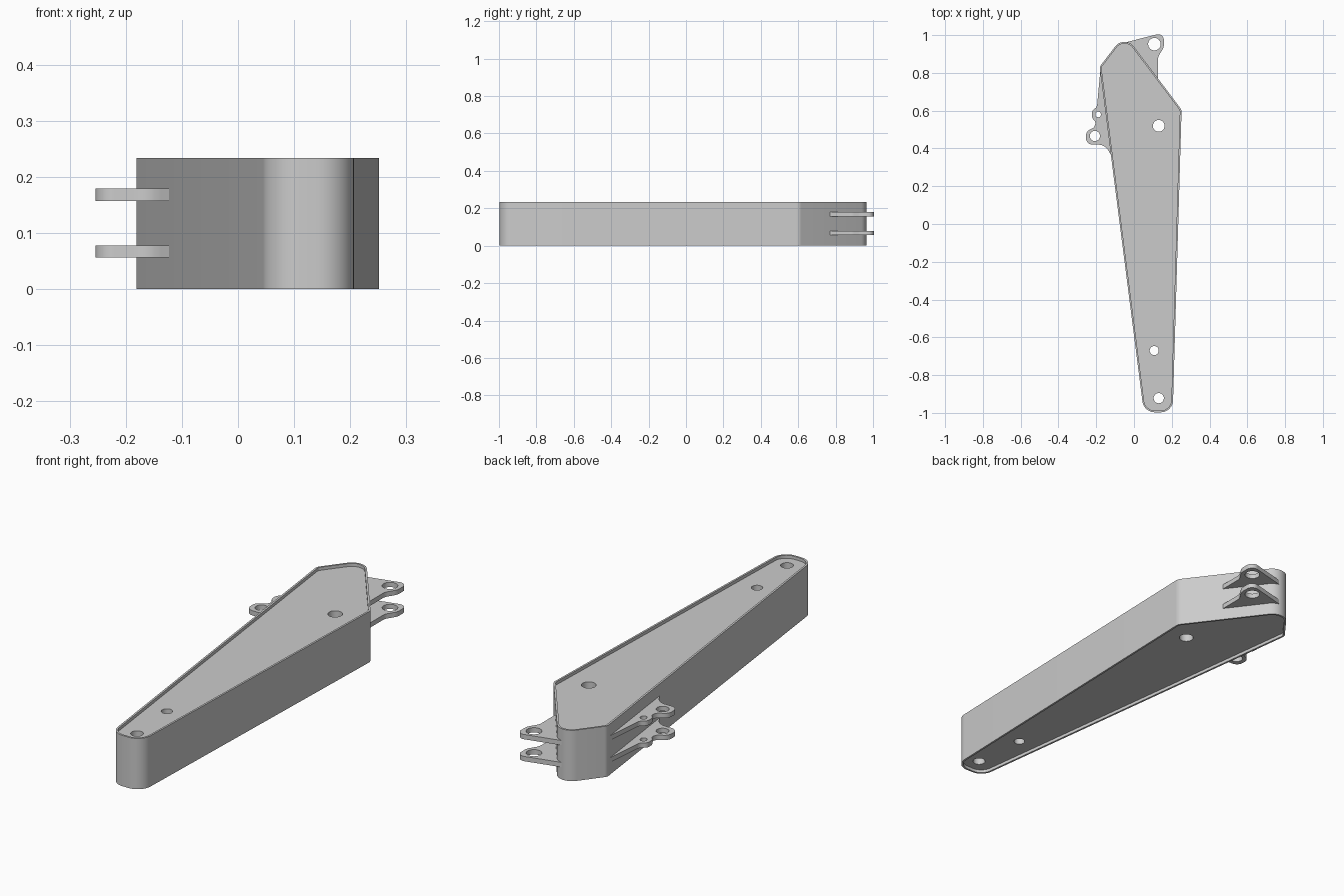
import bpy, bmesh, math
from mathutils import Vector

if "Cube" in bpy.data.objects:
    bpy.data.objects.remove(bpy.data.objects["Cube"])

H, WALL, RECESS, PLATE = 0.234, 0.009, 0.014, 0.012


def rounded(corners, inset=0.0, steps=10):
    """Closed outline (counter-clockwise) from (x, y, radius) corners, moved inwards by inset."""
    out, n = [], len(corners)
    for i, (x, y, r) in enumerate(corners):
        p = Vector((x, y))
        a, b = Vector(corners[i - 1][:2]) - p, Vector(corners[(i + 1) % n][:2]) - p
        turn = math.pi - a.angle(b)
        if r == 0 or turn < 0.01:
            out.append((x, y))
            continue
        tl = min(r * math.tan(turn / 2), 0.49 * min(a.length, b.length))
        r = tl / math.tan(turn / 2)
        c = p + (a.normalized() + b.normalized()).normalized() * math.hypot(r, tl)
        s, e = p + a.normalized() * tl - c, p + b.normalized() * tl - c
        sweep = s.angle_signed(e)
        for k in range(steps + 1):
            t = math.atan2(s.y, s.x) - sweep * k / steps
            out.append((c.x + (r - inset) * math.cos(t), c.y + (r - inset) * math.sin(t)))
    return out


def circle(x, y, r, n=40):
    return [(x + r * math.cos(2 * math.pi * k / n), y + r * math.sin(2 * math.pi * k / n)) for k in range(n)]


def slab(name, loops, z0, z1):
    """Flat part: first loop is the outline, the others are holes."""
    cu = bpy.data.curves.new(name, 'CURVE')
    cu.dimensions, cu.fill_mode, cu.extrude = '2D', 'BOTH', (z1 - z0) / 2
    for loop in loops:
        sp = cu.splines.new('POLY')
        sp.points.add(len(loop) - 1)
        for pt, (x, y) in zip(sp.points, loop):
            pt.co = (x, y, 0, 1)
        sp.use_cyclic_u = True
    tmp = bpy.data.objects.new(name + "_curve", cu)
    bpy.context.collection.objects.link(tmp)
    bpy.context.view_layer.update()
    me = bpy.data.meshes.new_from_object(tmp.evaluated_get(bpy.context.evaluated_depsgraph_get()))
    bpy.data.objects.remove(tmp)
    bm = bmesh.new()
    bm.from_mesh(me)
    bmesh.ops.remove_doubles(bm, verts=bm.verts, dist=1e-5)
    bmesh.ops.translate(bm, verts=bm.verts, vec=(0, 0, (z0 + z1) / 2))
    bmesh.ops.recalc_face_normals(bm, faces=bm.faces)
    bm.to_mesh(me)
    bm.free()
    ob = bpy.data.objects.new(name, me)
    bpy.context.collection.objects.link(ob)
    bpy.ops.object.select_all(action='DESELECT')
    ob.select_set(True)
    bpy.context.view_layer.objects.active = ob
    bpy.ops.object.shade_smooth_by_angle(angle=math.radians(30))
    return ob


# Tapered box arm: side wall with recessed top and bottom plates
body = [(0.052, -0.997, 0.066), (0.205, -0.997, 0.066), (0.252, 0.605, 0.04),
        (-0.05, 1.005, 0.063), (-0.182, 0.832, 0.03)]
pins = [(0.131, 0.52, 0.031), (0.107, -0.67, 0.024), (0.131, -0.922, 0.027)]
slab("side_wall", [rounded(body), rounded(body, WALL)], 0, H)
holes = [circle(*p) for p in pins]
for name, z in (("bottom_plate", RECESS), ("top_plate", H - RECESS - PLATE)):
    slab(name, [rounded(body, WALL / 2)] + holes, z, z + PLATE)

# Pin sleeves running between the plates
for i, (x, y, r) in enumerate(pins):
    slab(f"pin_sleeve_{i + 1}", [circle(x, y, r + 0.012), circle(x, y, r)],
         RECESS + PLATE, H - RECESS - PLATE)

# Paired mounting lugs at the tip and on the left flank
tip_lug = [(0.09, 0.775, 0), (0.127, 0.755, 0), (0.127, 0.885, 0.05), (0.158, 0.935, 0.05),
           (0.158, 1.013, 0.05), (-0.04, 0.963, 0), (-0.03, 0.92, 0)]
flank_lug = [(-0.14, 0.82, 0), (-0.178, 0.815, 0), (-0.196, 0.62, 0.03), (-0.224, 0.598, 0.025),
             (-0.222, 0.56, 0.03), (-0.201, 0.538, 0.03), (-0.212, 0.51, 0.03), (-0.254, 0.49, 0.045),
             (-0.254, 0.42, 0.045), (-0.155, 0.42, 0.06), (-0.119, 0.362, 0), (-0.09, 0.38, 0)]
for level, z in (("lower", 0.056), ("upper", 0.157)):
    slab(f"{level}_tip_lug", [rounded(tip_lug), circle(0.108, 0.952, 0.033)], z, z + 0.022)
    slab(f"{level}_flank_lug", [rounded(flank_lug), circle(-0.207, 0.466, 0.027),
                                circle(-0.19, 0.58, 0.015)], z, z + 0.022)
